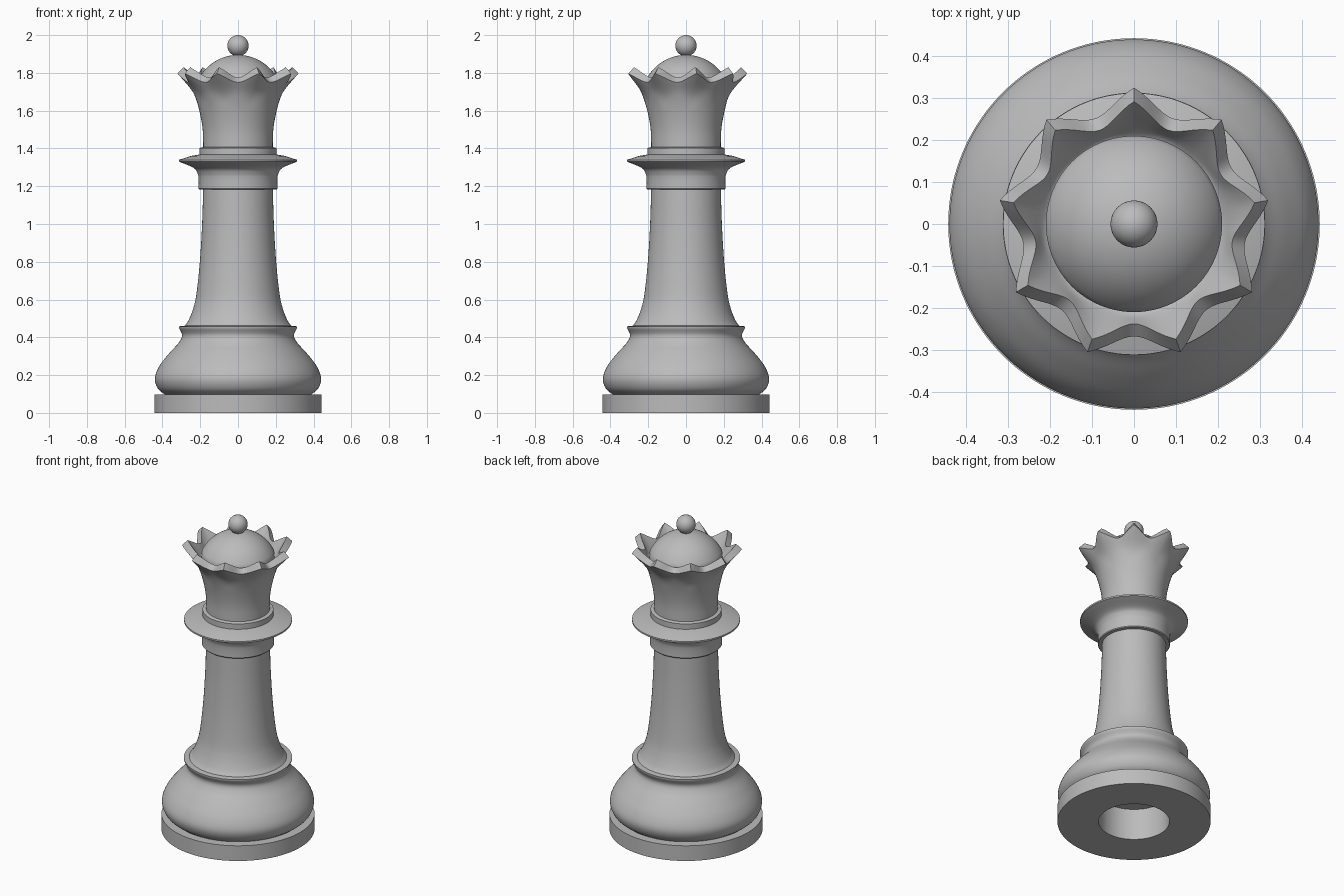
import bpy, math
from mathutils import Vector

cube = bpy.data.objects.get("Cube")
if cube:
    bpy.data.objects.remove(cube, do_unlink=True)

SEG = 144
POINTS = 9

grey = bpy.data.materials.new("stone grey")
grey.use_nodes = True
grey.diffuse_color = (0.5, 0.5, 0.5, 1)
grey.node_tree.nodes["Principled BSDF"].inputs["Base Color"].default_value = (0.5, 0.5, 0.5, 1)


def finish(obj):
    obj.data.materials.append(grey)
    bpy.ops.object.select_all(action='DESELECT')
    obj.select_set(True)
    bpy.context.view_layer.objects.active = obj
    bpy.ops.object.shade_smooth_by_angle(angle=math.radians(35))


def curve(points, steps=5):
    """Smooth (radius, height) curve through the points."""
    p = [Vector(q) for q in points]
    p = [2 * p[0] - p[1]] + p + [2 * p[-1] - p[-2]]
    out = []
    for a, b, c, d in zip(p, p[1:], p[2:], p[3:]):
        for i in range(steps):
            t = i / steps
            out.append(b + (c - a) * t / 2 + (2 * a - 5 * b + 4 * c - d) * t**2 / 2
                       + (3 * b - a - 3 * c + d) * t**3 / 2)
    return out + [p[-2]]


def lathe(name, profile):
    """Turn a profile, given as a list or as a function of the angle."""
    at = profile if callable(profile) else lambda a: profile
    verts, faces = [], []
    for i in range(SEG):
        a = math.tau * i / SEG
        rows = at(a)
        n = len(rows)
        verts += [(r * math.cos(a), r * math.sin(a), z) for r, z in rows]
        j = (i + 1) % SEG
        faces += [(i * n + k, j * n + k, j * n + k + 1, i * n + k + 1) for k in range(n - 1)]
    mesh = bpy.data.meshes.new(name)
    mesh.from_pydata(verts, [], faces)
    obj = bpy.data.objects.new(name, mesh)
    bpy.context.collection.objects.link(obj)
    finish(obj)


# Foot disc with a round recess underneath
lathe("foot", [(0.001, 0.2), (0.205, 0.2), (0.205, 0), (0.443, 0), (0.443, 0.097), (0.3, 0.097)])

# Bulging base with a flared lip
lathe("base_bulb", curve([(0.385, 0.095), (0.425, 0.13), (0.44, 0.185), (0.415, 0.25), (0.365, 0.315),
                          (0.315, 0.37), (0.296, 0.41), (0.313, 0.45)])
      + [(0.313, 0.458), (0.27, 0.463)])

# Tapered column
lathe("column", curve([(0.283, 0.46), (0.262, 0.49), (0.238, 0.55), (0.22, 0.63), (0.202, 0.8),
                       (0.19, 1.0), (0.184, 1.2)]))

# Wide collar with a ring on top
lathe("collar", [(0.18, 1.182), (0.205, 1.182), (0.209, 1.187)]
      + curve([(0.208, 1.235), (0.213, 1.265), (0.235, 1.297), (0.312, 1.33)])
      + [(0.312, 1.34), (0.25, 1.36), (0.205, 1.368), (0.205, 1.402), (0.18, 1.408)])


# Flared crown with a scalloped rim
def crown_profile(angle):
    phase = ((angle - math.pi / 2) * POINTS / math.tau) % 1
    u = abs(2 * phase - 1)
    e = 0.6 * u**2 + 0.4 * (1 - math.cos(math.pi * u)) / 2
    outer = Vector((0.268, 1.75)).lerp(Vector((0.325, 1.797)), e)
    inner = Vector((0.238, 1.775)).lerp(Vector((0.292, 1.83)), e)
    wall = curve([(0.184, 1.4), (0.187, 1.5), (0.205, 1.6), (0.234, 1.69), outer])
    return wall + curve([inner, (0.218, 1.735), (0.195, 1.72)])


lathe("crown", crown_profile)

# Domed top inside the crown
R, top = 0.235, 1.895
dome = [(0.21, 1.71)]
limit = math.asin(0.21 / R)
for i in range(17):
    a = limit * (1 - i / 16)
    dome.append((max(R * math.sin(a), 0.0005), top - R + R * math.cos(a)))
lathe("dome", dome)

# Finial ball
bpy.ops.mesh.primitive_uv_sphere_add(segments=48, ring_count=24, radius=0.056, location=(0, 0, 1.944))
ball = bpy.context.object
ball.name = "finial_ball"
finish(ball)
